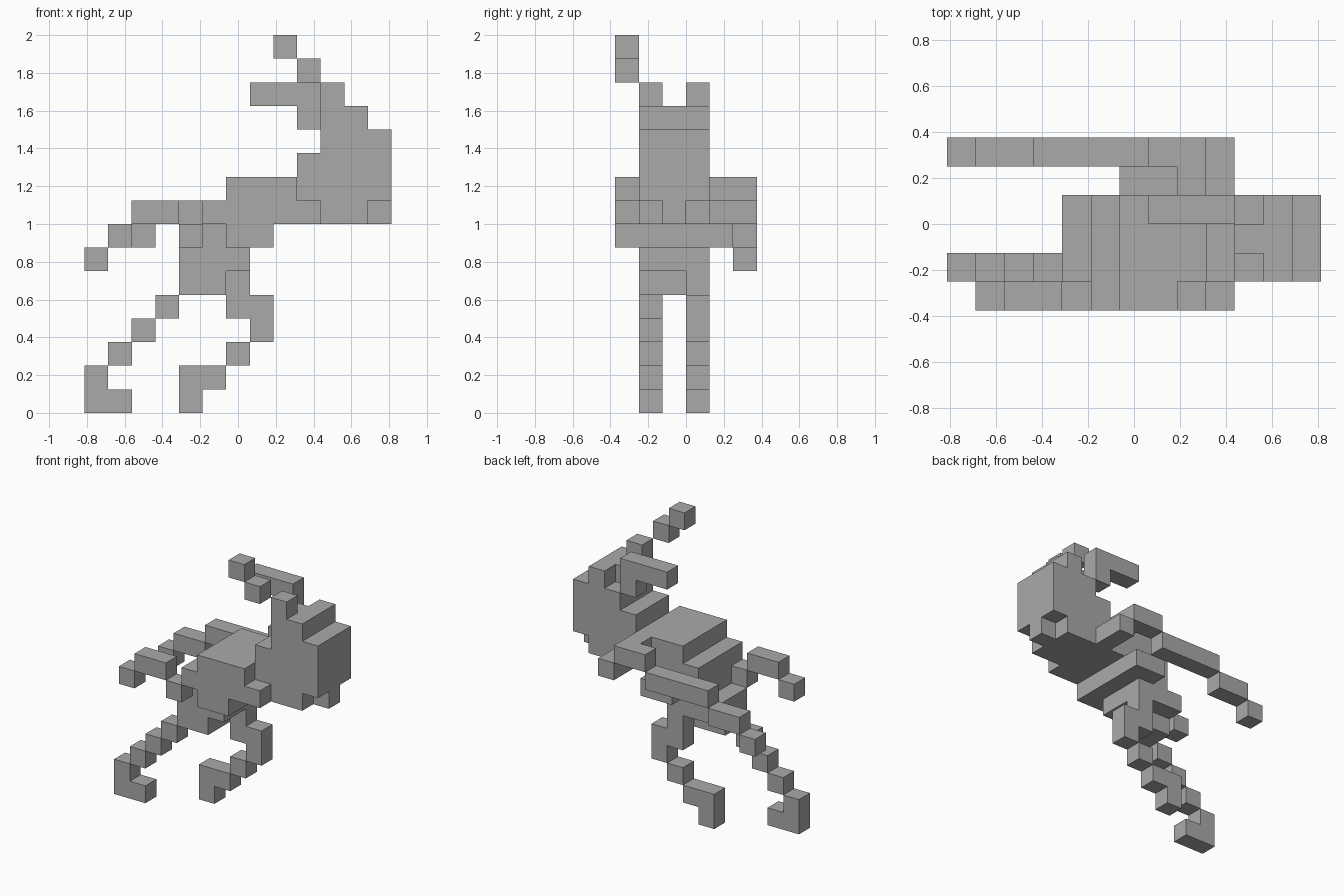
import bpy
import bmesh
from math import radians
from mathutils import Vector

cube = bpy.data.objects.get("Cube")
if cube:
    bpy.data.objects.remove(cube, do_unlink=True)

UNIT = 0.125
ORIGIN = Vector((-0.8125, -0.375, 0))

grey = bpy.data.materials.new("plain_grey")
grey.use_nodes = True
grey.diffuse_color = (0.4, 0.4, 0.4, 1)
grey.node_tree.nodes["Principled BSDF"].inputs["Base Color"].default_value = (0.4, 0.4, 0.4, 1)


def block(x, y, z):
    """Cells of a block; each argument is one index or an inclusive (first, last) span."""
    spans = [s if isinstance(s, tuple) else (s, s) for s in (x, y, z)]
    rx, ry, rz = (range(a, b + 1) for a, b in spans)
    return {(i, j, k) for i in rx for j in ry for k in rz}


def stack(*blocks):
    return set().union(*(block(*b) for b in blocks))


MID = (1, 3)    # depth shared by head and trunk
NEAR, FAR = 1, 3  # leg planes

parts = {
    # trunk and hips
    "chest": stack(((6, 8), (0, 3), (8, 9)), (5, (0, 3), 8)),
    "waist": stack(((6, 7), (0, 4), 7), (5, MID, 7)),
    "hips": stack(((4, 6), MID, 6), ((4, 5), (1, 2), 5), (6, FAR, 5)),
    # head with jaw and horns
    "head": stack((9, MID, (8, 10)), ((10, 11), MID, (8, 11)), (12, MID, (9, 11)),
                  (11, MID, 12), (10, (1, 2), 12)),
    "jaw": stack((12, 2, 8)),
    "right_horn": stack((10, 1, 13), (9, 0, 14), (8, 0, 15)),
    "left_horn": stack((9, 3, (12, 13)), ((7, 8), 3, 13)),
    # arms
    "right_shoulder": stack((9, 0, 8)),
    "right_arm": stack((4, 0, 7), ((2, 3), 0, 8), (1, 0, 7)),
    "left_shoulder": stack((9, (4, 5), 8), (8, (4, 5), 9), (7, 5, 9)),
    "left_arm": stack(((3, 6), 5, 8), ((1, 2), 5, 7), (0, 5, 6)),
    # legs
    "trailing_leg": stack((3, NEAR, 4), (2, NEAR, 3), (1, NEAR, 2)),
    "trailing_foot": stack((0, NEAR, (0, 1)), (1, NEAR, 0)),
    "leading_leg": stack(((6, 7), FAR, 4), (7, FAR, 3), (6, FAR, 2)),
    "leading_foot": stack(((4, 5), FAR, 1), (4, FAR, 0)),
}

solid = set().union(*parts.values())


def build(name, cells):
    """Make the outer skin of a group of cells, merged into large flat faces."""
    bm = bmesh.new()
    for cell in sorted(cells):
        for axis in range(3):
            for side in (0, 1):
                beside = list(cell)
                beside[axis] += 2 * side - 1
                if tuple(beside) in solid:
                    continue
                u, v = (axis + 1) % 3, (axis + 2) % 3
                corners = []
                for a, b in ((0, 0), (1, 0), (1, 1), (0, 1)):
                    p = Vector(cell)
                    p[axis] += side
                    p[u] += a
                    p[v] += b
                    corners.append(bm.verts.new(ORIGIN + p * UNIT))
                bm.faces.new(corners if side else corners[::-1])
    bmesh.ops.remove_doubles(bm, verts=bm.verts, dist=0.001)
    bmesh.ops.dissolve_limit(bm, angle_limit=radians(1), verts=bm.verts, edges=bm.edges)
    mesh = bpy.data.meshes.new(name)
    bm.to_mesh(mesh)
    bm.free()
    mesh.materials.append(grey)
    bpy.context.scene.collection.objects.link(bpy.data.objects.new(name, mesh))


for part_name, part_cells in parts.items():
    build(part_name, part_cells)
